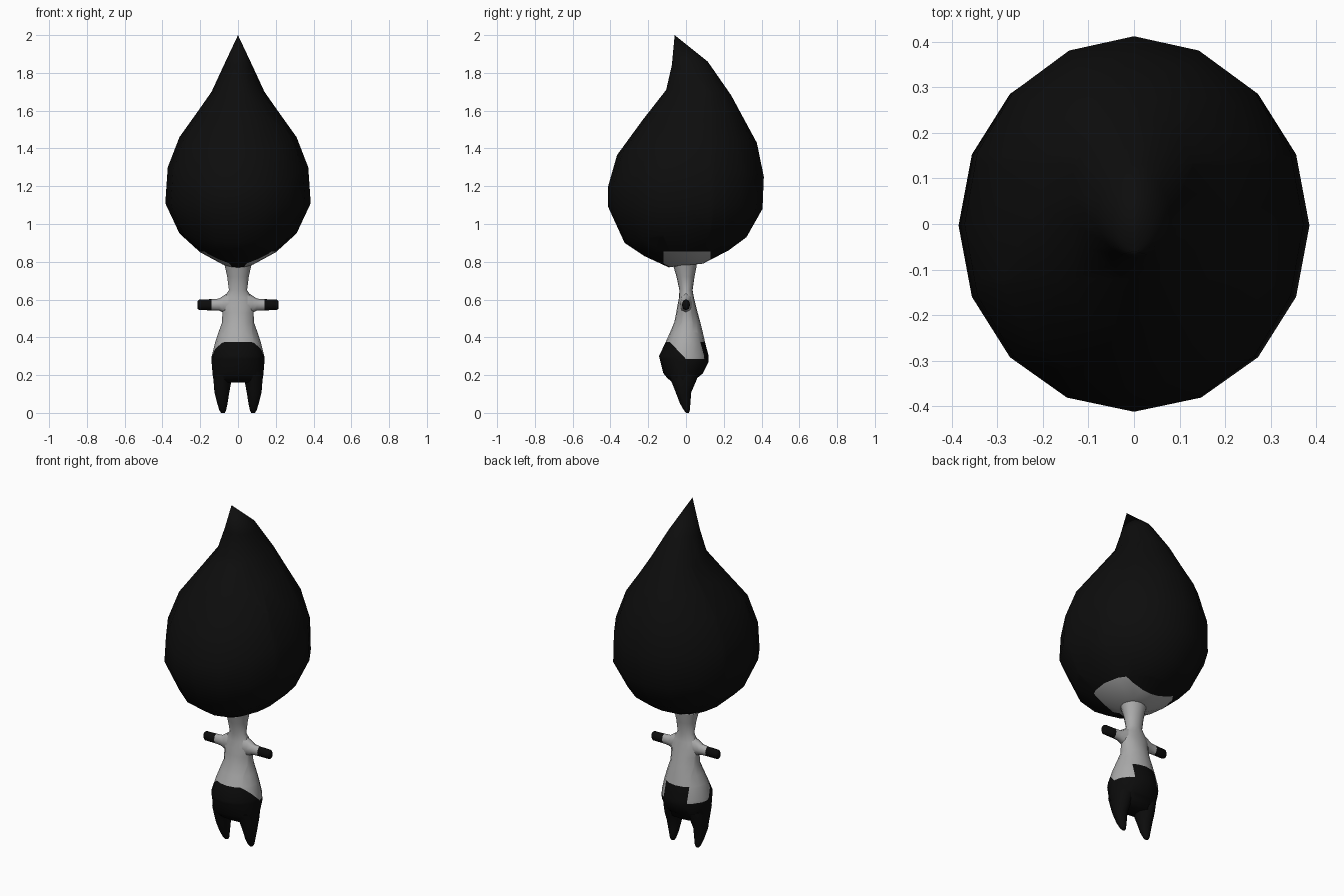
import bpy, bmesh, math
from mathutils import Vector

if "Cube" in bpy.data.objects:
    bpy.data.objects.remove(bpy.data.objects["Cube"])


def material(name, value):
    m = bpy.data.materials.new(name)
    m.diffuse_color = (value, value, value, 1)
    m.use_nodes = True
    m.node_tree.nodes["Principled BSDF"].inputs["Base Color"].default_value = m.diffuse_color
    return m


HAIR = material("black hair", 0.004)
SKIN = material("grey skin", 0.4)
CLOTH = material("black cloth", 0.0035)


def loft(name, rings, mats, cuts=(), rule=None, angle=80):
    """Skin a list of point rings, cut along planes, colour by face centre."""
    bm = bmesh.new()
    loops = [[bm.verts.new(p) for p in ring] for ring in rings]
    n = len(loops[0])
    for a, b in zip(loops, loops[1:]):
        for i in range(n):
            bm.faces.new((a[i], a[(i + 1) % n], b[(i + 1) % n], b[i]))
    bm.faces.new(loops[0])
    bm.faces.new(loops[-1])
    bmesh.ops.remove_doubles(bm, verts=bm.verts, dist=1e-4)
    bmesh.ops.recalc_face_normals(bm, faces=bm.faces)
    for co, no in cuts:
        geom = bm.verts[:] + bm.edges[:] + bm.faces[:]
        bmesh.ops.bisect_plane(bm, geom=geom, plane_co=co, plane_no=no, dist=1e-5)
    if rule:
        for f in bm.faces:
            f.material_index = rule(f.calc_center_median())
    me = bpy.data.meshes.new(name)
    bm.to_mesh(me)
    bm.free()
    for m in mats:
        me.materials.append(m)
    ob = bpy.data.objects.new(name, me)
    bpy.context.collection.objects.link(ob)
    bpy.context.view_layer.objects.active = ob
    ob.select_set(True)
    bpy.ops.object.shade_smooth_by_angle(angle=math.radians(angle))
    ob.select_set(False)
    return ob


def angles(n):
    return [2 * math.pi * i / n for i in range(n)]


def level_ring(z, x0, x1, y0, y1, n=16):
    return [((x0 + x1) / 2 + (x1 - x0) / 2 * math.sin(t),
             (y0 + y1) / 2 + (y1 - y0) / 2 * math.cos(t), z) for t in angles(n)]


# Teardrop hair: front z, front y, back z, back y, side z, half width
def hair_ring(zf, yf, zb, yb, zs, rx):
    pts = []
    for t in angles(16):
        c = math.cos(t)
        z = zs + c * c * ((zb if c > 0 else zf) - zs)
        pts.append((rx * math.sin(t), (yf + yb) / 2 + (yb - yf) / 2 * c, z))
    return pts


hair_rows = [
    (2.0, -.06, 2.0, -.06, 2.0, 0),
    (1.84, -.075, 1.86, .115, 1.83, .08),
    (1.71, -.105, 1.68, .24, 1.70, .14),
    (1.55, -.23, 1.55, .31, 1.60, .21),
    (1.365, -.365, 1.43, .375, 1.46, .31),
    (1.20, -.412, 1.25, .412, 1.30, .372),
    (1.09, -.412, 1.08, .405, 1.11, .385),
    (.90, -.325, .93, .32, .95, .31),
    (.83, -.22, .86, .225, .85, .20),
    (.77, -.09, .79, .09, .785, .08),
]


# Bare strip under the hair running from side to side
def hair_rule(c):
    bare = c.z < .855 and -.12 < c.y < .13 and (abs(c.x) > .05 or c.y > -.06)
    return 1 if bare else 0


loft("hair", [hair_ring(*r) for r in hair_rows], [HAIR, SKIN],
     [((0, -.12, 0), (0, 1, 0)), ((0, .13, 0), (0, 1, 0)), ((0, 0, .855), (0, 0, 1))],
     hair_rule)

# Neck, torso and hips: z, half width, front y, back y
torso_rows = [
    (.81, .078, -.075, .06), (.77, .068, -.065, .055), (.72, .057, -.05, .045),
    (.65, .048, -.035, .035), (.61, .074, -.037, .042), (.57, .088, -.045, .052),
    (.53, .083, -.052, .062), (.48, .084, -.062, .076), (.43, .102, -.083, .088),
    (.37, .122, -.11, .102), (.30, .139, -.143, .12), (.27, .14, -.135, .12),
    (.21, .135, -.12, .09), (.185, .132, -.10, .06), (.16, .125, -.07, .05),
]


# Shorts rise at front and back and dip on the sides
def shorts_rule(c):
    if c.z < .285:
        return 1
    return int(c.z < .375 and (abs(c.x) < .075 or c.z < .285 - 1.06 * c.y))


loft("torso", [level_ring(z, -w, w, f, b) for z, w, f, b in torso_rows], [SKIN, CLOTH],
     [((0, 0, .285), (0, 0, 1)), ((0, 0, .375), (0, 0, 1)),
      ((.075, 0, 0), (1, 0, 0)), ((-.075, 0, 0), (1, 0, 0)),
      ((0, 0, .285), Vector((0, 1.06, 1)))], shorts_rule)

# Legs: z, inner x, outer x, front y, back y
leg_rows = [
    (.22, .02, .132, -.10, .07), (.16, .034, .131, -.075, .05),
    (.11, .044, .127, -.055, .028), (.05, .054, .111, -.032, .023),
    (.015, .062, .10, -.012, .021), (0, .07, .09, 0, .016),
]


# Arms: distance from centre, lower z, upper z, half depth
arm_rows = [
    (.04, .51, .645, .035), (.075, .53, .622, .032), (.10, .542, .605, .026),
    (.14, .543, .602, .022), (.205, .544, .60, .022), (.215, .552, .592, .014),
]


def arm_ring(s, x, z0, z1, d):
    return [(s * x, d * math.sin(t), (z0 + z1) / 2 + (z1 - z0) / 2 * math.cos(t))
            for t in angles(8)]


for side, s in (("right", 1), ("left", -1)):
    loft(side + "_leg", [level_ring(z, s * a, s * b, f, k, 10) for z, a, b, f, k in leg_rows],
         [CLOTH])
    loft(side + "_arm", [arm_ring(s, *r) for r in arm_rows], [SKIN, CLOTH],
         rule=lambda c: int(abs(c.x) > .14))
